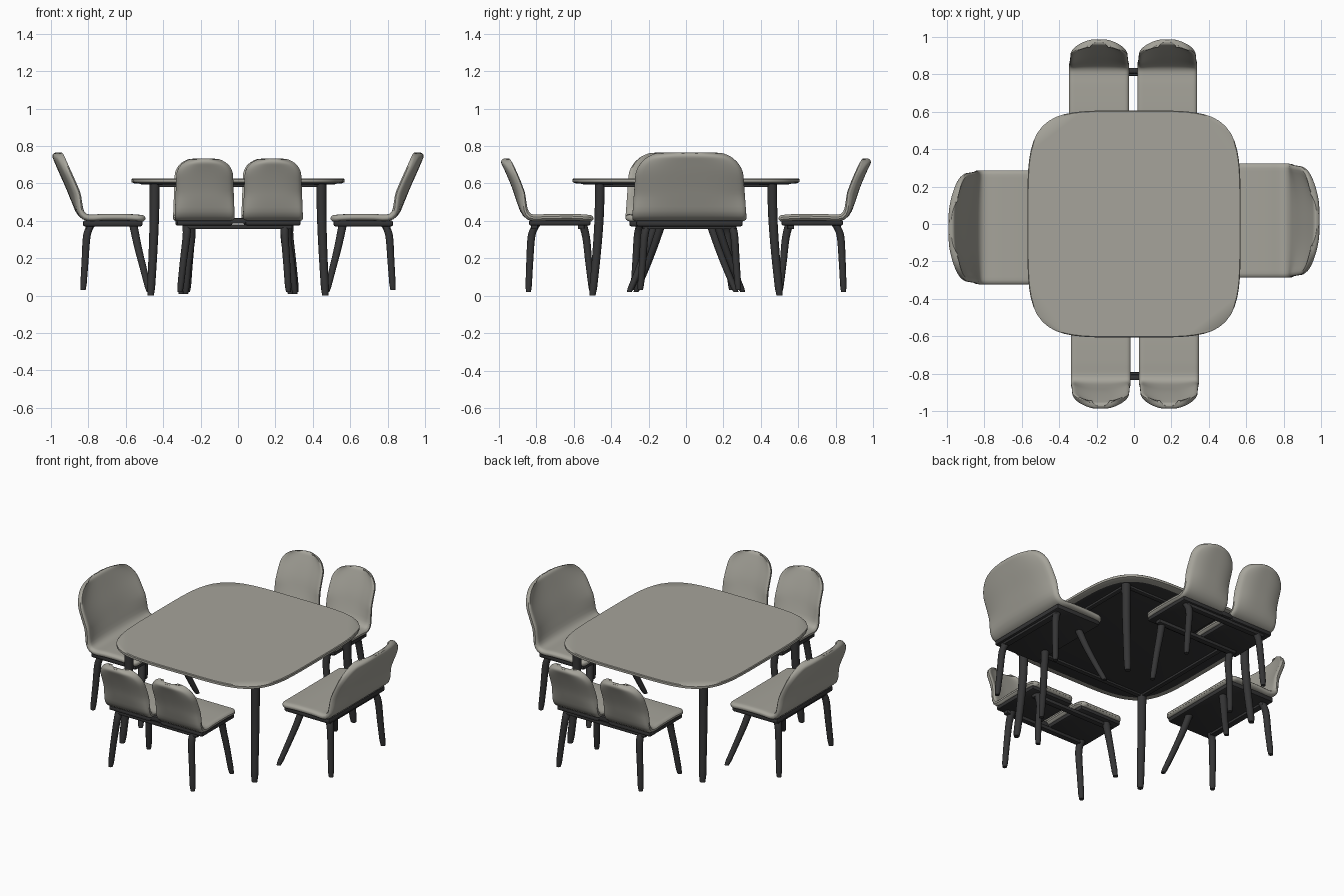
import bpy, bmesh, math
from mathutils import Vector, Matrix

if "Cube" in bpy.data.objects:
    bpy.data.objects.remove(bpy.data.objects["Cube"])


def material(name, rgb):
    m = bpy.data.materials.new(name)
    m.diffuse_color = (*rgb, 1)
    m.use_nodes = True
    m.node_tree.nodes["Principled BSDF"].inputs["Base Color"].default_value = m.diffuse_color
    return m


LIGHT = material("warm grey", (0.38, 0.37, 0.325))
DARK = material("charcoal", (0.035, 0.035, 0.036))


def finish(name, bm, mat, rot=0.0):
    bmesh.ops.recalc_face_normals(bm, faces=bm.faces)
    bm.transform(Matrix.Rotation(rot, 4, 'Z'))
    me = bpy.data.meshes.new(name)
    bm.to_mesh(me)
    bm.free()
    ob = bpy.data.objects.new(name, me)
    bpy.context.collection.objects.link(ob)
    me.materials.append(mat)
    bpy.ops.object.select_all(action='DESELECT')
    ob.select_set(True)
    bpy.context.view_layer.objects.active = ob
    bpy.ops.object.shade_smooth_by_angle(angle=math.radians(40))
    return ob


def catmull(pts, steps=8):
    p = [Vector(q) for q in pts]
    p = [2 * p[0] - p[1]] + p + [2 * p[-1] - p[-2]]
    out = []
    for i in range(1, len(p) - 2):
        a, b, c, d = p[i - 1:i + 3]
        for k in range(steps):
            t = k / steps
            out.append(0.5 * (2 * b + (c - a) * t + (2 * a - 5 * b + 4 * c - d) * t * t
                              + (3 * b - a - 3 * c + d) * t ** 3))
    return out + [p[-2]]


def skin(bm, rings):
    """Join closed rings of points and cap both ends."""
    vs = [[bm.verts.new(co) for co in r] for r in rings]
    n = len(vs[0])
    for a, b in zip(vs, vs[1:]):
        for i in range(n):
            bm.faces.new((a[i], a[(i + 1) % n], b[(i + 1) % n], b[i]))
    bm.faces.new(vs[0])
    bm.faces.new(vs[-1])


def leg(name, pts, r_top, r_bot, rot=0.0):
    path = catmull(pts, 5)
    rings = []
    for i, c in enumerate(path):
        r = r_top + (r_bot - r_top) * i / (len(path) - 1)
        rings.append([c + Vector((r * math.cos(a), r * math.sin(a), 0))
                      for a in (k * math.tau / 14 for k in range(14))])
    # rounded foot
    foot = path[-1]
    rings[-1] = [foot + (v - foot) * 0.8 for v in rings[-1]]
    bm = bmesh.new()
    skin(bm, rings)
    finish(name, bm, DARK, rot)


def box(name, x0, x1, y0, y1, z0, z1, rot=0.0, bevel=0.006):
    bm = bmesh.new()
    bmesh.ops.create_cube(bm, size=1)
    for v in bm.verts:
        v.co = Vector(((x0 + x1) / 2 + v.co.x * (x1 - x0),
                       (y0 + y1) / 2 + v.co.y * (y1 - y0),
                       (z0 + z1) / 2 + v.co.z * (z1 - z0)))
    bmesh.ops.bevel(bm, geom=bm.edges[:], offset=bevel, segments=2, profile=0.5, affect='EDGES')
    finish(name, bm, DARK, rot)


def shell(name, cx, half, prof, r_top, wrap, rot):
    """Seat and back in one bent pad; prof is (depth, height) from seat front to back top."""
    path = catmull(prof, 10)
    acc = [0.0]
    for a, b in zip(path, path[1:]):
        acc.append(acc[-1] + (b - a).length)
    total, rows, cols, thick = acc[-1], 44, 24, 0.036

    def at(s):
        i = max(k for k in range(len(path) - 1) if acc[k] <= s or k == 0)
        seg = path[i + 1] - path[i]
        return path[i] + seg * ((s - acc[i]) / seg.length), seg.normalized()

    ease = lambda k, n: 0.5 - 0.5 * math.cos(math.pi * k / n)
    bm = bmesh.new()
    layers = ([], [])
    for i in range(rows + 1):
        s = ease(i, rows) * total
        p, tan = at(s)
        rise = max(0.0, min(1.0, (p.y - 0.42) / 0.3))
        w = half * (1 - 0.07 * rise)
        for d, r in ((s, 0.045), (total - s, r_top)):
            if d < r:
                w += math.sqrt(max(0, r * r - (r - d) ** 2)) - r
        for side, layer in zip((1, -1), layers):
            row = []
            for j in range(cols + 1):
                u = 2 * ease(j, cols) - 1
                edge = min(s, total - s, w * (1 - abs(u)))
                f = 1 - min(edge / 0.02, 1)
                t = side * thick / 2 * max(0.3, math.sqrt(1 - f * f))
                fwd = wrap * min(1, rise * 2.5) * abs(u) ** 3
                row.append(bm.verts.new((cx + u * w, p.x - tan.y * t - fwd, p.y + tan.x * t)))
            layer.append(row)
    for g in layers:
        for i in range(rows):
            for j in range(cols):
                bm.faces.new((g[i][j], g[i + 1][j], g[i + 1][j + 1], g[i][j + 1]))
    a, b = layers
    rim = ([(i, 0) for i in range(rows)] + [(rows, j) for j in range(cols)]
           + [(i, cols) for i in range(rows, 0, -1)] + [(0, j) for j in range(cols, 0, -1)])
    for (i, j), (k, l) in zip(rim, rim[1:] + rim[:1]):
        bm.faces.new((a[i][j], a[k][l], b[k][l], b[i][j]))
    finish(name, bm, LIGHT, rot)


# Table top: rounded-square outline stacked at several heights
def outline(scale, z, n=96, e=4.6):
    pts = []
    for k in range(n):
        a = k * math.tau / n
        c, s = math.cos(a), math.sin(a)
        r = (abs(c) ** e + abs(s) ** e) ** (-1 / e)
        pts.append(Vector((0.57 * scale * r * c, 0.607 * scale * r * s, z)))
    return pts


bm = bmesh.new()
skin(bm, [outline(0.97, 0.600), outline(1, 0.607), outline(1, 0.621), outline(0.993, 0.625)])
finish("table_top", bm, LIGHT)
bm = bmesh.new()
skin(bm, [outline(0.90, 0.594), outline(0.94, 0.601)])
finish("table_underside", bm, DARK)

# Table frame and legs
for s in (-1, 1):
    box("table_side_rail", s * 0.445 - 0.015, s * 0.445 + 0.015, -0.46, 0.46, 0.58, 0.598)
    box("table_end_rail", -0.445, 0.445, s * 0.46 - 0.015, s * 0.46 + 0.015, 0.58, 0.598)
    for t in (-1, 1):
        leg("table_leg", [(s * 0.445, t * 0.46, 0.597), (s * 0.448, t * 0.465, 0.4),
                          (s * 0.456, t * 0.48, 0.2), (s * 0.467, t * 0.50, 0.0)], 0.027, 0.021)

END_PROFILE = [(0.495, 0.412), (0.60, 0.419), (0.72, 0.419), (0.80, 0.416), (0.843, 0.442),
               (0.87, 0.50), (0.905, 0.585), (0.945, 0.675), (0.982, 0.762)]
PAIR_PROFILE = [(0.495, 0.412), (0.60, 0.419), (0.74, 0.418), (0.82, 0.416), (0.86, 0.442),
                (0.885, 0.50), (0.912, 0.58), (0.943, 0.655), (0.978, 0.730)]

# Wide chairs on the two x ends
for rot in (-math.pi / 2, math.pi / 2):
    cx = -0.018
    shell("wide_chair_pad", cx, 0.305, END_PROFILE, 0.14, 0.035, rot)
    box("wide_chair_base", cx - 0.285, cx + 0.285, 0.51, 0.83, 0.37, 0.403, rot, 0.012)
    box("wide_chair_rail", cx - 0.25, cx + 0.25, 0.775, 0.815, 0.355, 0.375, rot)
    for s in (-1, 1):
        leg("wide_chair_outer_leg", [(cx + s * 0.225, 0.785, 0.38), (cx + s * 0.24, 0.808, 0.32),
                                     (cx + s * 0.25, 0.818, 0.18), (cx + s * 0.262, 0.828, 0.03)],
            0.023, 0.017, rot)
        leg("wide_chair_inner_leg", [(cx + s * 0.15, 0.56, 0.38), (cx + s * 0.19, 0.535, 0.26),
                                     (cx + s * 0.235, 0.505, 0.14), (cx + s * 0.285, 0.475, 0.02)],
            0.023, 0.017, rot)

# Paired chairs on the two y sides
for rot in (0, math.pi):
    for cx in (-0.187, 0.178):
        shell("paired_chair_pad", cx, 0.16, PAIR_PROFILE, 0.10, 0.03, rot)
        box("paired_chair_base", cx - 0.148, cx + 0.148, 0.51, 0.84, 0.375, 0.403, rot, 0.01)
    box("pair_connector", -0.05, 0.05, 0.805, 0.835, 0.385, 0.415, rot)
    for y in (0.56, 0.81):
        box("pair_rail", -0.29, 0.29, y - 0.018, y + 0.018, 0.355, 0.38, rot)
    for xt, xb in ((-0.25, -0.27), (0.275, 0.31)):
        leg("paired_chair_outer_leg", [(xt, 0.80, 0.38), (xt, 0.825, 0.32),
                                       (xt * 0.5 + xb * 0.5, 0.835, 0.18), (xb, 0.842, 0.02)],
            0.023, 0.017, rot)
    for xt, xb in ((-0.265, -0.305), (0.25, 0.28)):
        leg("paired_chair_inner_leg", [(xt, 0.55, 0.38), (xt, 0.532, 0.3),
                                       (xt * 0.5 + xb * 0.5, 0.52, 0.18), (xb, 0.50, 0.01)],
            0.023, 0.017, rot)
